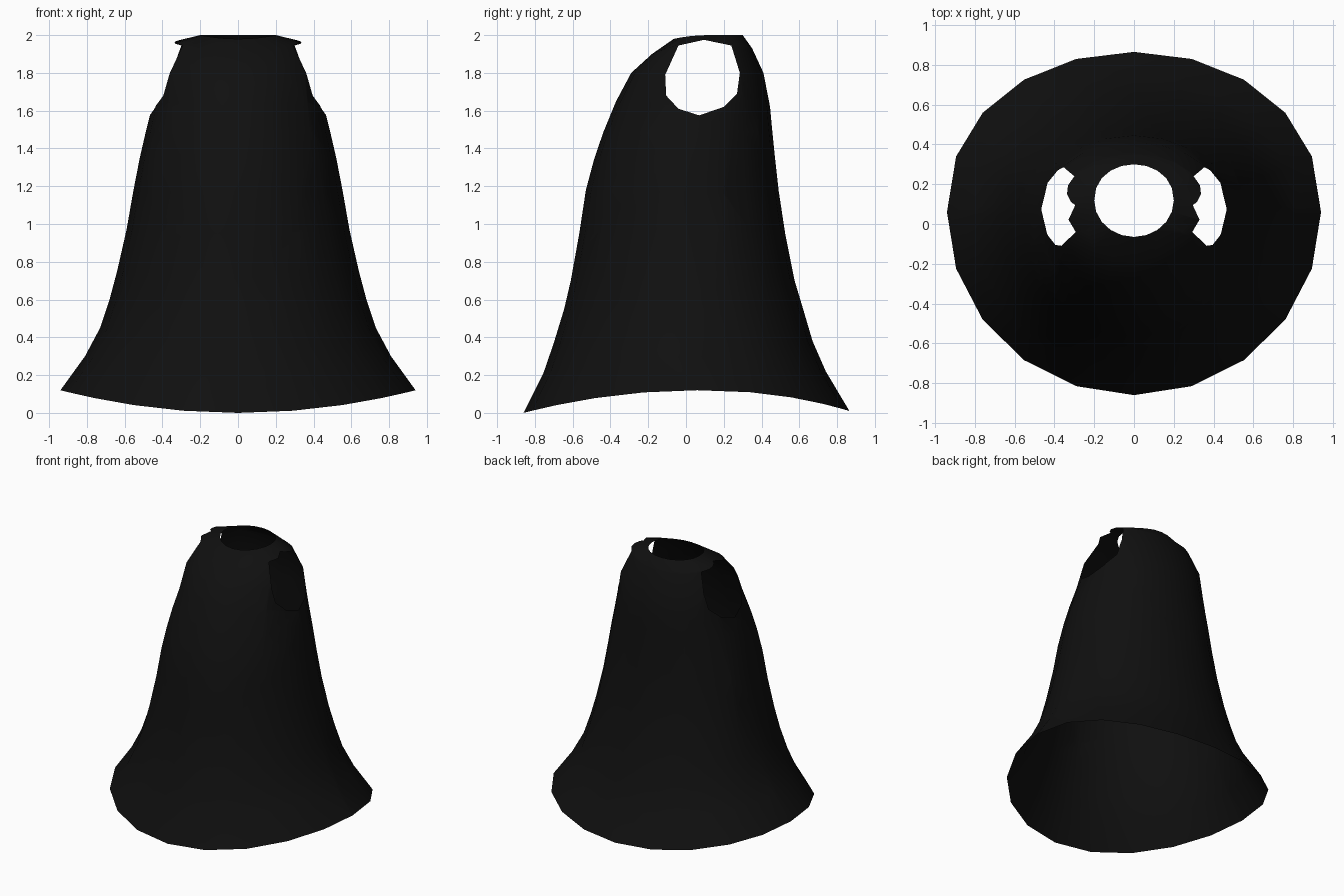
import bpy, bmesh, math
from mathutils import Vector

if "Cube" in bpy.data.objects:
    bpy.data.objects.remove(bpy.data.objects["Cube"])

SIDES = 20

# Cloak rings, hem to neck: half width, front y, back y, middle y, front z, side z, back z
RINGS = [
    (0.94, -0.86, 0.865, 0.06, 0.00, 0.12, 0.01),
    (0.81, -0.755, 0.74, 0.05, 0.21, 0.30, 0.22),
    (0.73, -0.70, 0.67, 0.04, 0.37, 0.45, 0.38),
    (0.68, -0.645, 0.62, 0.04, 0.55, 0.60, 0.55),
    (0.64, -0.61, 0.575, 0.04, 0.70, 0.75, 0.70),
    (0.59, -0.565, 0.525, 0.04, 0.95, 0.97, 0.95),
    (0.555, -0.53, 0.49, 0.04, 1.18, 1.17, 1.18),
    (0.52, -0.49, 0.468, 0.05, 1.33, 1.35, 1.38),
    (0.49, -0.44, 0.456, 0.06, 1.48, 1.48, 1.50),
    (0.46, -0.37, 0.445, 0.08, 1.65, 1.60, 1.62),
    (0.435, -0.29, 0.41, 0.10, 1.80, 1.79, 1.80),
    (0.345, -0.18, 0.35, 0.11, 1.90, 1.965, 1.93),
    (0.20, -0.065, 0.30, 0.118, 1.98, 2.00, 2.00),
]

# Arm hole outline (y, z)
ARM_HOLE = [(-0.11, 1.79), (-0.04, 1.945), (0.095, 1.975), (0.24, 1.945), (0.285, 1.80),
            (0.27, 1.69), (0.20, 1.62), (0.07, 1.575), (-0.04, 1.61), (-0.105, 1.68)]


def ring_point(ring, i):
    rx, yf, yb, ym, zf, zs, zb = ring
    a = 2 * math.pi * i / SIDES
    s, c = math.sin(a), math.cos(a)
    if c > 0:
        y, z_end = ym + (yb - ym) * c ** 0.9, zb
    else:
        y, z_end = ym + (ym - yf) * c, zf
    return (rx * s, y, z_end + (zs - z_end) * s * s)


def cut_arm_hole(bm, side):
    """Clip the faces of one side against every edge of the outline, then remove what lies inside."""
    mid = Vector((0, 0.09, 1.775))
    inside = [f for f in bm.faces if f.calc_center_median().x * side > 0]
    for k, (y0, z0) in enumerate(ARM_HOLE):
        y1, z1 = ARM_HOLE[(k + 1) % len(ARM_HOLE)]
        co = Vector((0, y0, z0))
        no = Vector((0, z1 - z0, y0 - y1)).normalized()
        if (mid - co).dot(no) > 0:
            no = -no
        edges = {e for f in inside for e in f.edges}
        verts = {v for f in inside for v in f.verts}
        res = bmesh.ops.bisect_plane(bm, geom=inside + list(edges) + list(verts),
                                     dist=1e-5, plane_co=co, plane_no=no)
        faces = {g for g in res["geom"] if isinstance(g, bmesh.types.BMFace)}
        inside = [f for f in faces if (f.calc_center_median() - co).dot(no) < 0]
    bmesh.ops.delete(bm, geom=inside, context='FACES')


# Cloak body: open sheet lofted through the rings
bm = bmesh.new()
rows = [[bm.verts.new(ring_point(r, i)) for i in range(SIDES)] for r in RINGS]
for lo, hi in zip(rows, rows[1:]):
    for i in range(SIDES):
        j = (i + 1) % SIDES
        bm.faces.new((lo[j], lo[i], hi[i], hi[j]))

# Arm holes, right and left
for side in (1, -1):
    cut_arm_hole(bm, side)

for f in bm.faces:
    f.smooth = True
mesh = bpy.data.meshes.new("cloak")
bm.to_mesh(mesh)
bm.free()

black = bpy.data.materials.new("black cloth")
black.diffuse_color = (0.005, 0.005, 0.005, 1)
black.use_nodes = True
black.node_tree.nodes["Principled BSDF"].inputs["Base Color"].default_value = black.diffuse_color
mesh.materials.append(black)
cloak = bpy.data.objects.new("cloak", mesh)
bpy.context.collection.objects.link(cloak)
